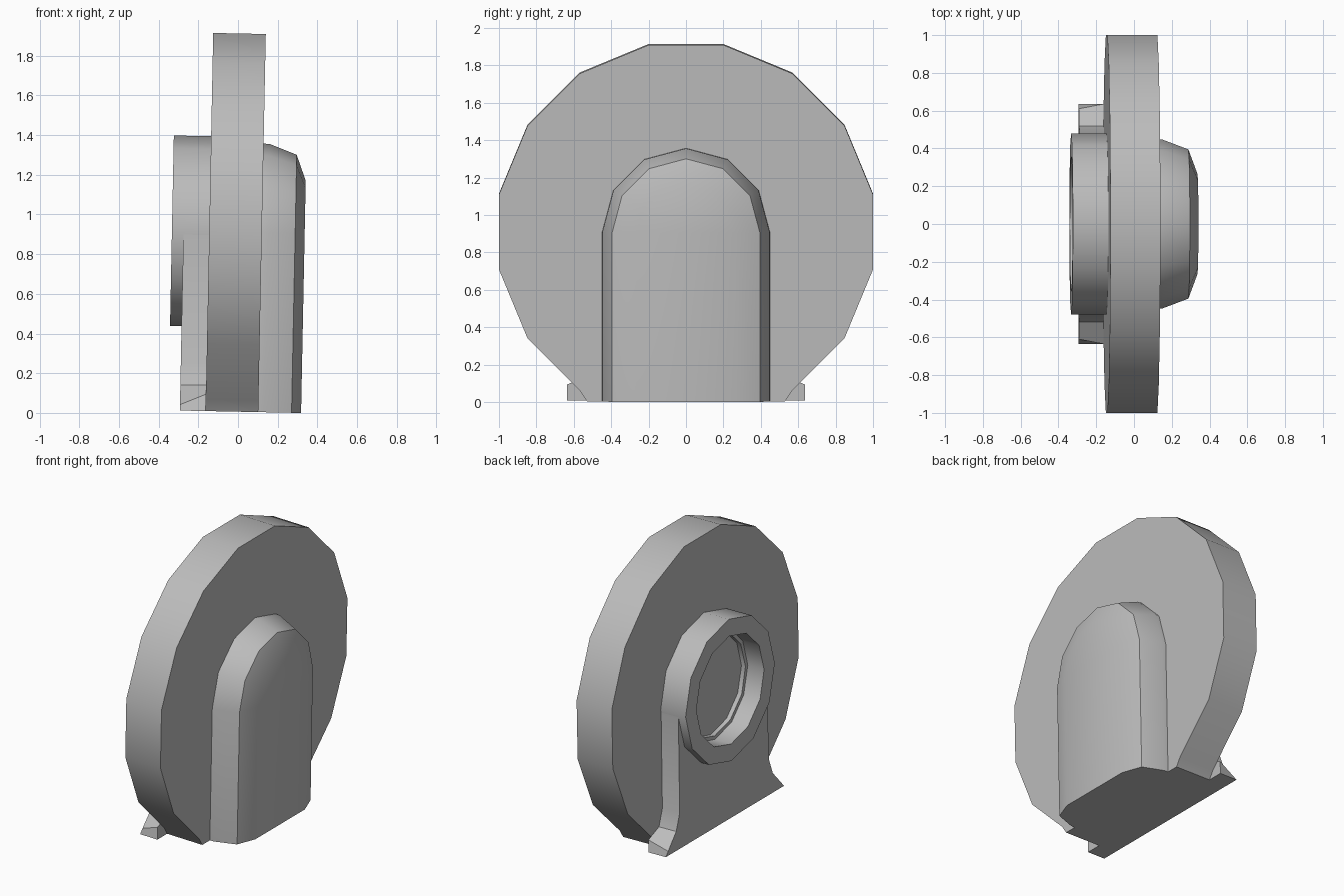
import bpy, bmesh
from math import sin, cos, radians

cube = bpy.data.objects.get("Cube")
if cube:
    bpy.data.objects.remove(cube)

grey = bpy.data.materials.new("plain_grey")
grey.use_nodes = True
grey.diffuse_color = (0.5, 0.5, 0.5, 1)
grey.node_tree.nodes["Principled BSDF"].inputs["Base Color"].default_value = (0.5, 0.5, 0.5, 1)

LEAN = 0.02   # slight tilt of the whole body about y
HUB = 0.905   # height of the shared centre


def arc(radius, start, stop, step):
    """Points (y, z) on a circle around the hub."""
    count = round((stop - start) / step) + 1
    angles = [radians(start + i * step) for i in range(count)]
    return [(radius * cos(a), HUB + radius * sin(a)) for a in angles]


def mirrored(half):
    """Close a +y half outline with its -y copy."""
    return half + [(-y, z) for y, z in reversed(half)]


def loft(name, sections):
    """Skin matching outlines placed at successive x, with capped ends."""
    bm = bmesh.new()
    loops = []
    for x, outline in sections:
        loops.append([bm.verts.new((x + LEAN * (z - HUB), y, z - LEAN * (x - 0.32)))
                      for y, z in outline])
    for a, b in zip(loops, loops[1:]):
        for i in range(len(a)):
            j = (i + 1) % len(a)
            bm.faces.new((a[i], a[j], b[j], b[i]))
    bm.faces.new(loops[0][::-1])
    bm.faces.new(loops[-1])
    bmesh.ops.recalc_face_normals(bm, faces=bm.faces)
    mesh = bpy.data.meshes.new(name)
    bm.to_mesh(mesh)
    bm.free()
    mesh.materials.append(grey)
    obj = bpy.data.objects.new(name, mesh)
    bpy.context.collection.objects.link(obj)
    bpy.ops.object.select_all(action='DESELECT')
    obj.select_set(True)
    bpy.context.view_layer.objects.active = obj
    bpy.ops.object.shade_smooth_by_angle(angle=radians(35))
    return obj


# Large upright disc, cut flat at the ground
disc = [(0.53, 0)] + arc(1.02, -56.25, 236.25, 22.5) + [(-0.53, 0)]
loft("disc_housing", [(-0.145, disc), (0.12, disc)])


# Arched hood with a bevelled face
def arch(radius):
    return [(radius, 0)] + arc(radius, 0, 180, 30) + [(-radius, 0)]


loft("arched_hood", [(0.08, arch(0.45)), (0.15, arch(0.447)),
                     (0.288, arch(0.395)), (0.336, arch(0.265))])


# Foot plate with flared toes, hollowed where the collar sits
def plate(toe):
    half = [(0.635, 0), toe, (0.52, 0.13), (0.48, 0.24), (0.475, HUB)]
    half += [(y, z) for y, z in reversed(arc(0.42, -60, 0, 30))]
    lowest = (0, HUB - 0.42)
    return half + [lowest] + [(-y, z) for y, z in reversed(half)]


loft("foot_plate", [(-0.275, plate((0.61, 0.03))), (-0.145, plate((0.635, 0.085)))])


# Round collar with a stepped recess
def ring(radius):
    return arc(radius, 0, 330, 30)


loft("round_collar", [(-0.13, ring(0.48)), (-0.333, ring(0.48)), (-0.333, ring(0.365)),
                      (-0.21, ring(0.365)), (-0.21, ring(0.34)), (-0.18, ring(0.34))])
